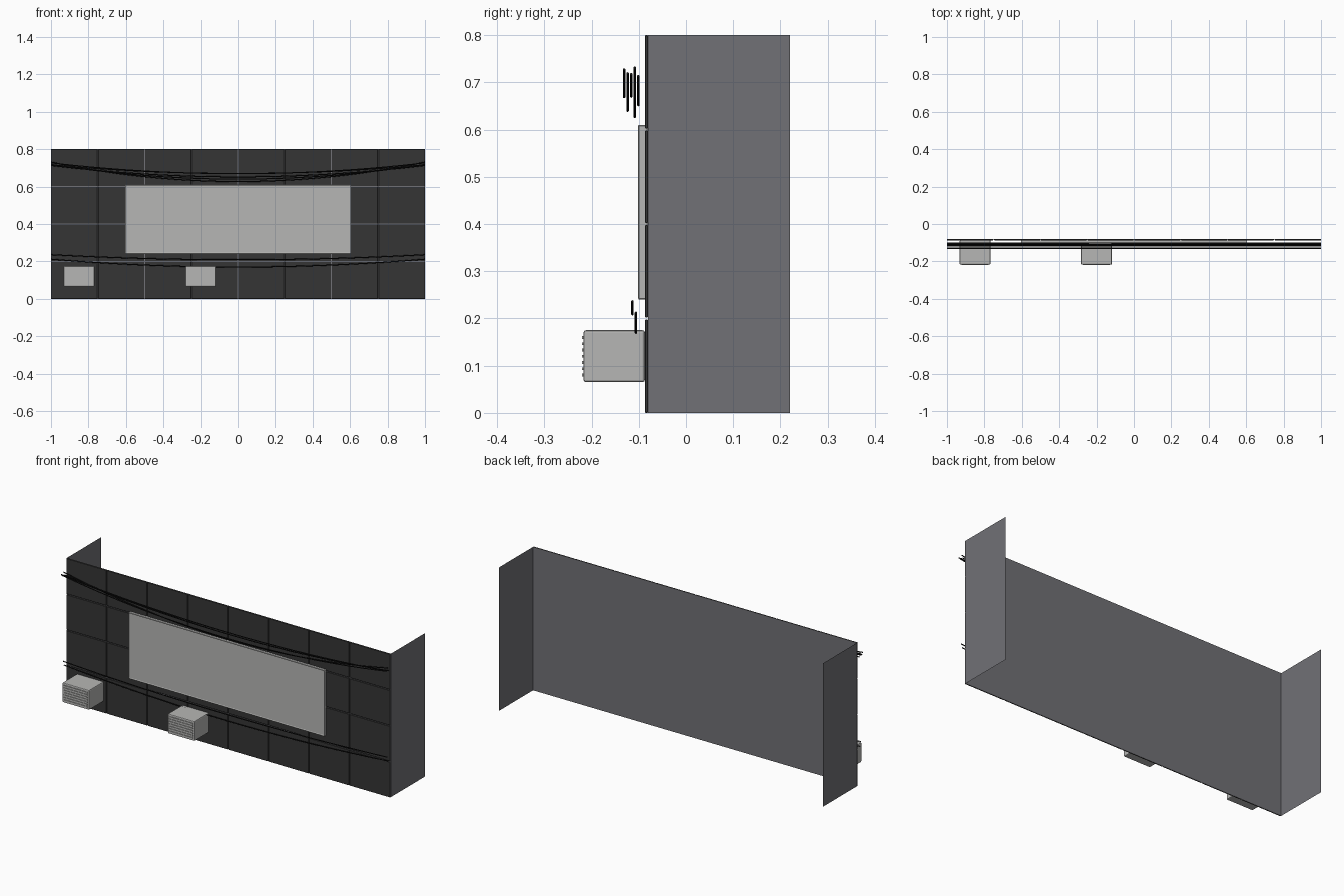
import bpy, bmesh, math
from mathutils import Vector

if "Cube" in bpy.data.objects:
    bpy.data.objects.remove(bpy.data.objects["Cube"])


def material(name, rgb):
    m = bpy.data.materials.new(name)
    m.diffuse_color = (*rgb, 1)
    m.use_nodes = True
    m.node_tree.nodes["Principled BSDF"].inputs["Base Color"].default_value = m.diffuse_color
    return m


WALL = material("wall_grey", (0.165, 0.165, 0.18))
TILE = material("tile_charcoal", (0.036, 0.036, 0.036))
LIGHT = material("pale_grey", (0.47, 0.47, 0.46))
CABLE = material("cable_black", (0.007, 0.007, 0.007))


def finish(name, bm, mat):
    me = bpy.data.meshes.new(name)
    bm.to_mesh(me)
    bm.free()
    me.materials.append(mat)
    ob = bpy.data.objects.new(name, me)
    bpy.context.collection.objects.link(ob)
    return ob


def add_box(bm, x, y, z):
    """Box between the (min, max) pairs."""
    v = bmesh.ops.create_cube(bm, size=1)["verts"]
    for p in v:
        p.co = Vector([(a[0] + a[1]) / 2 + c * (a[1] - a[0])
                       for a, c in zip((x, y, z), p.co)])


def bevel(ob, width, segments=1):
    b = ob.modifiers.new("bevel", "BEVEL")
    b.width, b.segments = width, segments


# Open-backed shell: front sheet and two side sheets
bm = bmesh.new()
outline = [(-1, 0.22), (-1, -0.08), (1, -0.08), (1, 0.22)]
low = [bm.verts.new((x, y, 0)) for x, y in outline]
top = [bm.verts.new((x, y, 0.8)) for x, y in outline]
for i in range(3):
    bm.faces.new((low[i], low[i + 1], top[i + 1], top[i]))
finish("wall_shell", bm, WALL)

# Facade tiles, 8 x 4, with narrow joints
bm = bmesh.new()
g = 0.002
for i in range(8):
    for k in range(4):
        x0, z0 = -1 + i * 0.25, k * 0.2
        add_box(bm, (x0 + (g if i else 0), x0 + 0.25 - (g if i < 7 else 0)),
                (-0.087, -0.0805),
                (z0 + (g if k else 0), z0 + 0.2 - (g if k < 3 else 0)))
bevel(finish("facade_tiles", bm, TILE), 0.0015)

# Large blank sign panel with a slim raised rim
bm = bmesh.new()
add_box(bm, (-0.605, 0.605), (-0.102, -0.0805), (0.24, 0.61))
front = min(bm.faces, key=lambda f: f.calc_center_median().y)
bmesh.ops.inset_region(bm, faces=[front], thickness=0.009)
for v in front.verts:
    v.co.y += 0.003
bevel(finish("sign_panel", bm, LIGHT), 0.002)

# Air conditioner units with louvre slats
for n, cx in enumerate((-0.85, -0.2)):
    bm = bmesh.new()
    add_box(bm, (cx - 0.0825, cx + 0.0825), (-0.217, -0.087), (0.065, 0.175))
    bevel(finish(f"air_unit_body_{n + 1}", bm, LIGHT), 0.005, 2)
    bm = bmesh.new()
    for k in range(7):
        z = 0.08 + k * 0.0133
        add_box(bm, (cx - 0.073, cx + 0.073), (-0.22, -0.216), (z - 0.003, z + 0.003))
    finish(f"air_unit_slats_{n + 1}", bm, LIGHT)


# Sagging cables: depth, end height, mid height
def cable(name, y, z_end, z_mid, r=0.0027, seg=28, sides=8):
    bm = bmesh.new()
    rings = []
    for i in range(seg + 1):
        x = -1 + 2 * i / seg
        z = z_mid + (z_end - z_mid) * x * x
        rings.append([bm.verts.new((x, y + r * math.cos(a), z + r * math.sin(a)))
                      for a in (2 * math.pi * j / sides for j in range(sides))])
    for a, b in zip(rings, rings[1:]):
        for j in range(sides):
            k = (j + 1) % sides
            bm.faces.new((a[j], a[k], b[k], b[j])).smooth = True
    bm.faces.new(rings[0])
    bm.faces.new(rings[-1])
    bmesh.ops.recalc_face_normals(bm, faces=bm.faces)
    finish(name, bm, CABLE)


spans = [(-0.131, 0.727, 0.669), (-0.1235, 0.719, 0.640), (-0.116, 0.717, 0.670),
         (-0.1085, 0.731, 0.627), (-0.101, 0.713, 0.652),
         (-0.1135, 0.236, 0.209), (-0.106, 0.212, 0.170)]
for n, s in enumerate(spans):
    cable(f"cable_{n + 1}", *s)
